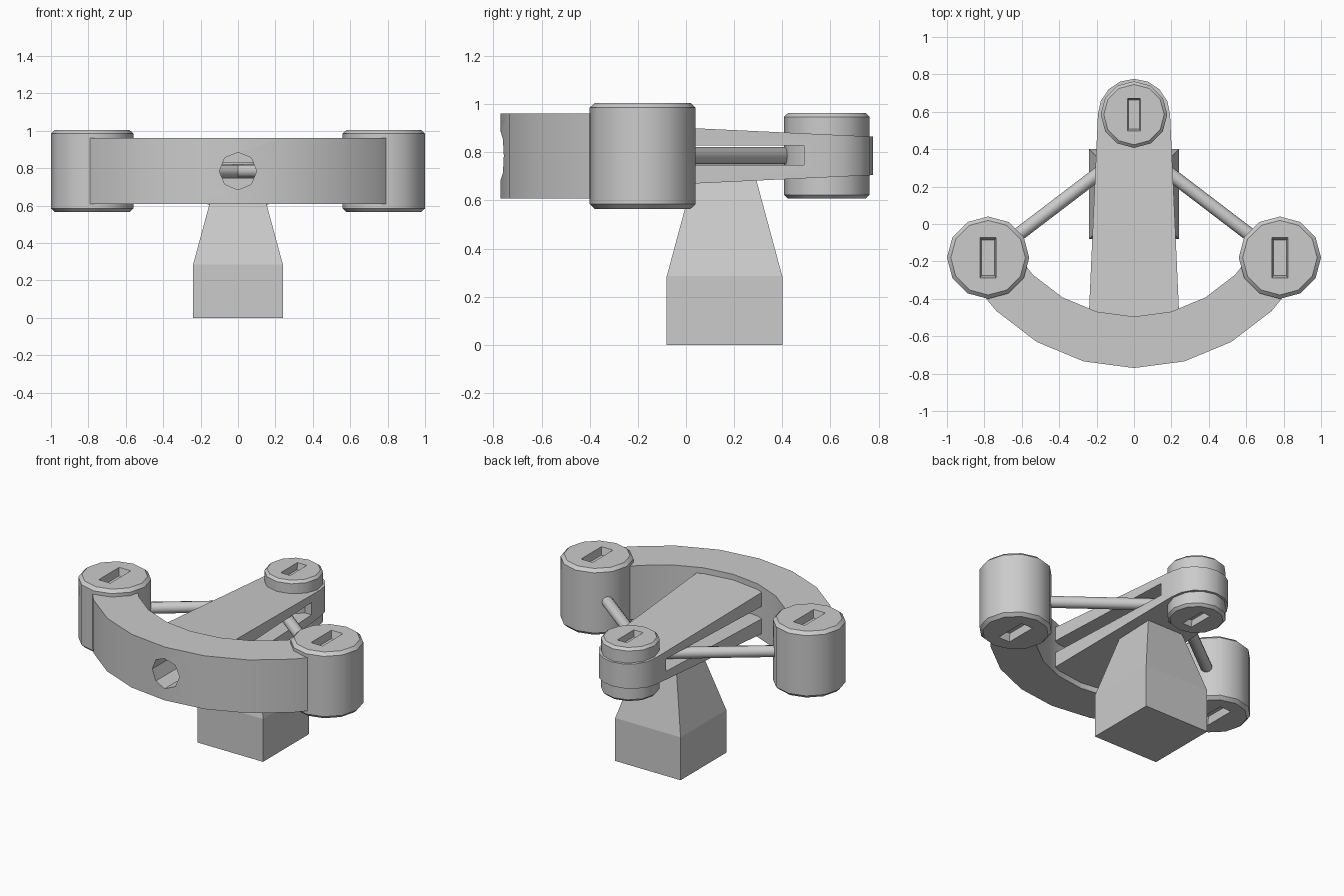
import bpy, bmesh
from math import sin, cos, pi, radians
from mathutils import Vector, Matrix

cube = bpy.data.objects.get("Cube")
if cube:
    bpy.data.objects.remove(cube, do_unlink=True)

grey = bpy.data.materials.new("plain_grey")
grey.use_nodes = True
grey.diffuse_color = (0.6, 0.6, 0.6, 1)
grey.node_tree.nodes["Principled BSDF"].inputs["Base Color"].default_value = (0.6, 0.6, 0.6, 1)

MID = 0.785  # height of the arms' centre line


def finish(name, bm):
    bmesh.ops.recalc_face_normals(bm, faces=bm.faces)
    mesh = bpy.data.meshes.new(name)
    bm.to_mesh(mesh)
    bm.free()
    mesh.materials.append(grey)
    ob = bpy.data.objects.new(name, mesh)
    bpy.context.collection.objects.link(ob)
    return ob


def activate(ob):
    bpy.ops.object.select_all(action='DESELECT')
    ob.select_set(True)
    bpy.context.view_layer.objects.active = ob


def smooth(ob):
    activate(ob)
    bpy.ops.object.shade_smooth_by_angle(angle=radians(32))


def cut(ob, cutter):
    mod = ob.modifiers.new("cut", 'BOOLEAN')
    mod.operation = 'DIFFERENCE'
    mod.solver = 'EXACT'
    mod.object = cutter
    activate(ob)
    bpy.ops.object.modifier_apply(modifier=mod.name)
    bpy.data.objects.remove(cutter, do_unlink=True)


def prism(name, outline, half):
    """Outline in the xy plane, with thickness half(y) either side of MID."""
    bm = bmesh.new()
    low, high = [[bm.verts.new((x, y, MID + s * half(y))) for x, y in outline] for s in (-1, 1)]
    bm.faces.new(low)
    bm.faces.new(high)
    for i in range(len(outline)):
        j = (i + 1) % len(outline)
        bm.faces.new((low[i], low[j], high[j], high[i]))
    return finish(name, bm)


def frustum(name, center, bottom, top, height):
    """Rectangular block whose top may differ in size from its bottom."""
    bm = bmesh.new()
    bmesh.ops.create_cube(bm, size=1)
    for v in bm.verts:
        w, d = top if v.co.z > 0 else bottom
        v.co = Vector(center) + Vector((v.co.x * w, v.co.y * d, v.co.z * height))
    return finish(name, bm)


def rod(name, a, b, radius, sides):
    a, b = Vector(a), Vector(b)
    bm = bmesh.new()
    turn = (b - a).to_track_quat('Z', 'Y').to_matrix().to_4x4()
    bmesh.ops.create_cone(bm, cap_ends=True, segments=sides, radius1=radius, radius2=radius,
                          depth=(b - a).length, matrix=Matrix.Translation((a + b) / 2) @ turn)
    return finish(name, bm)


def drum(name, x, y, radius):
    """Upright drum with bevelled rims and a tapered slot in both ends."""
    k = radius / 0.22
    h = 0.22 * k
    bm = bmesh.new()
    bmesh.ops.create_cone(bm, cap_ends=True, segments=12, radius1=radius, radius2=radius,
                          depth=2 * h, matrix=Matrix.Translation((x, y, MID)))
    rims = [e for e in bm.edges if abs(e.verts[0].co.z - e.verts[1].co.z) < 0.001]
    bmesh.ops.bevel(bm, geom=rims, offset=0.02 * k, segments=1, affect='EDGES')
    ob = finish(name, bm)
    wide, narrow = (0.1 * k, 0.24 * k), (0.07 * k, 0.19 * k)
    for s in (-1, 1):
        ends = (narrow, wide) if s > 0 else (wide, narrow)
        cut(ob, frustum("slot_cutter", (x, y, MID + s * h), *ends, 0.1 * k))
    smooth(ob)


# Curved front arm with an eight-sided hole
cy = 0.27
angles = [radians(15 * i) for i in range(-3, 4)]


def arc(r, end):
    pts = [(r * sin(a), cy - r * cos(a)) for a in angles]
    return [(-end[0], end[1])] + pts + [end]


arm = prism("curved_arm", arc(1.04, (0.79, -0.4)) + arc(0.765, (0.64, -0.145))[::-1],
            lambda y: 0.177)
cut(arm, rod("hole_cutter", (0, -1, MID), (0, -0.2, MID), 0.1, 8))
smooth(arm)

# Tapered beam with a rounded back and a side-to-side slot
back = [(0.193 * cos(i * pi / 8), 0.583 + 0.193 * sin(i * pi / 8)) for i in range(9)]
beam = prism("beam", [(-0.243, -0.52), (0.243, -0.52)] + back, lambda y: 0.1164 - 0.047 * y)
cut(beam, frustum("slot_cutter", (0, -0.155, MID + 0.003), (1, 1.29), (1, 1.29), 0.082))
smooth(beam)

# Drums on the three arm ends, and the two braces
drum("back_drum", 0, 0.585, 0.178)
for side, s in (("left", 1), ("right", -1)):
    drum(side + "_drum", s * 0.78, -0.18, 0.22)
    smooth(rod(side + "_brace", (s * 0.78, -0.18, MID), (0, 0.415, MID), 0.036, 12))

# Pedestal: square block and tapered neck
bm = bmesh.new()
rings = []
for z, r in ((0, 0.24), (0.285, 0.24), (0.7, 0.128)):
    rings.append([bm.verts.new((sx * r, 0.16 + sy * r, z))
                  for sx, sy in ((-1, -1), (1, -1), (1, 1), (-1, 1))])
for a, b in zip(rings, rings[1:]):
    for i in range(4):
        j = (i + 1) % 4
        bm.faces.new((a[i], a[j], b[j], b[i]))
bm.faces.new(rings[0])
bm.faces.new(rings[-1])
finish("pedestal", bm)
